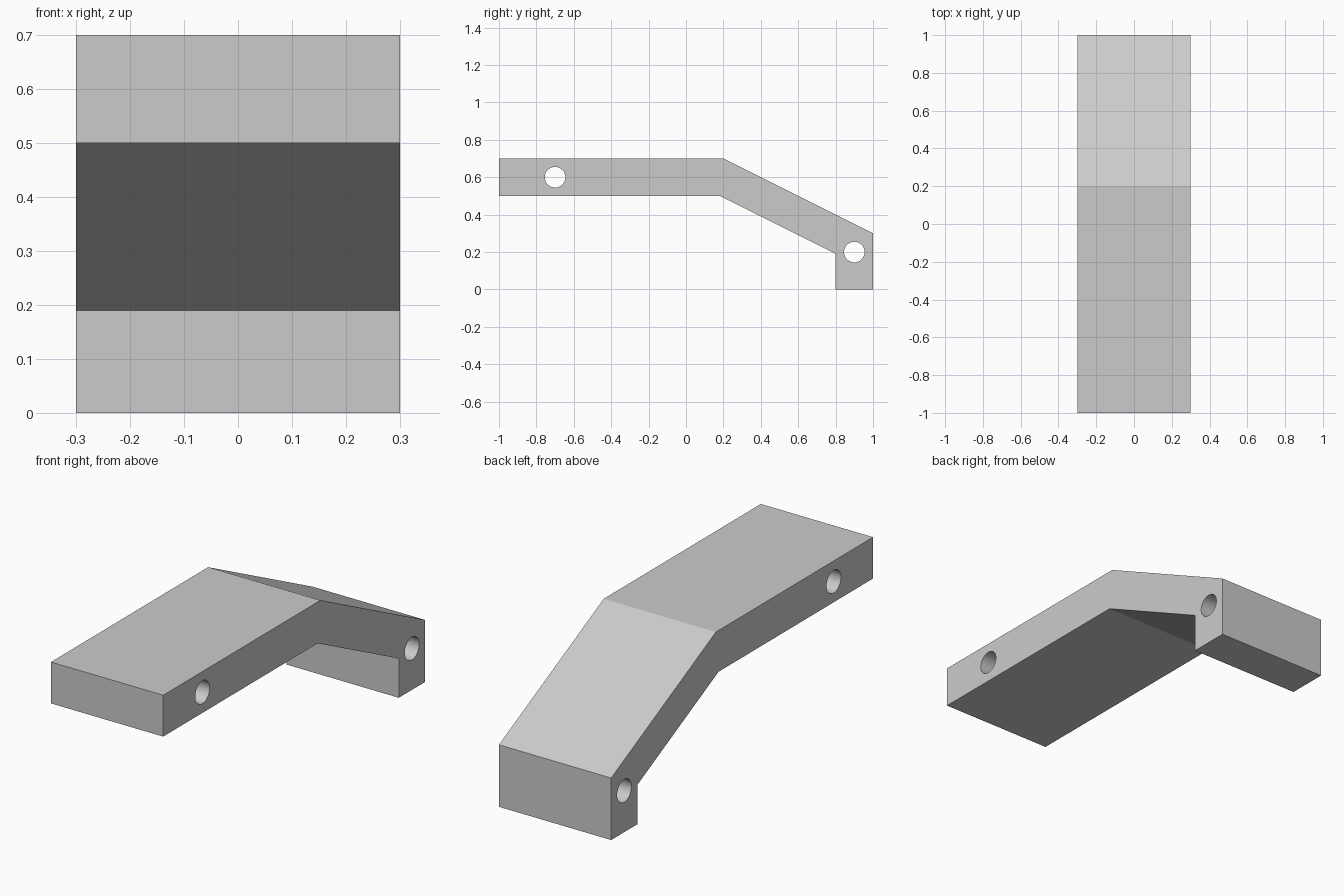
import bpy
import bmesh
import math

cube = bpy.data.objects.get("Cube")
if cube:
    bpy.data.objects.remove(cube, do_unlink=True)

HALF_WIDTH = 0.3

grey = bpy.data.materials.new("light_grey")
grey.use_nodes = True
colour = (0.6, 0.6, 0.6, 1)
grey.diffuse_color = colour
grey.node_tree.nodes["Principled BSDF"].inputs["Base Color"].default_value = colour

# Bent bracket: side profile (y, z) extruded across the width
profile = [(-1, 0.5), (0.18, 0.5), (0.8, 0.19), (0.8, 0),
           (1, 0), (1, 0.3), (0.2, 0.7), (-1, 0.7)]
bm = bmesh.new()
side = bm.faces.new([bm.verts.new((-HALF_WIDTH, y, z)) for y, z in profile])
ext = bmesh.ops.extrude_face_region(bm, geom=[side])
moved = [g for g in ext["geom"] if isinstance(g, bmesh.types.BMVert)]
bmesh.ops.translate(bm, verts=moved, vec=(2 * HALF_WIDTH, 0, 0))
bmesh.ops.recalc_face_normals(bm, faces=bm.faces)
mesh = bpy.data.meshes.new("bent_bracket")
bm.to_mesh(mesh)
bm.free()
mesh.materials.append(grey)
bracket = bpy.data.objects.new("bent_bracket", mesh)
bpy.context.collection.objects.link(bracket)

# Round pin holes bored through both ends
cutters = []
for name, y, z in (("front_hole_cutter", -0.7, 0.6), ("back_hole_cutter", 0.9, 0.2)):
    bpy.ops.mesh.primitive_cylinder_add(vertices=48, radius=0.055, depth=1,
                                        location=(0, y, z),
                                        rotation=(0, math.pi / 2, 0))
    cutter = bpy.context.object
    cutter.name = name
    cutter.data.materials.append(grey)
    cutters.append(cutter)
    bore = bracket.modifiers.new(name, 'BOOLEAN')
    bore.operation = 'DIFFERENCE'
    bore.solver = 'EXACT'
    bore.object = cutter

# Apply the bores, then remove the cutters
bpy.ops.object.select_all(action='DESELECT')
bracket.select_set(True)
bpy.context.view_layer.objects.active = bracket
for mod in list(bracket.modifiers):
    bpy.ops.object.modifier_apply(modifier=mod.name)
for cutter in cutters:
    bpy.data.objects.remove(cutter, do_unlink=True)
bpy.ops.object.shade_smooth_by_angle(angle=math.radians(20))
